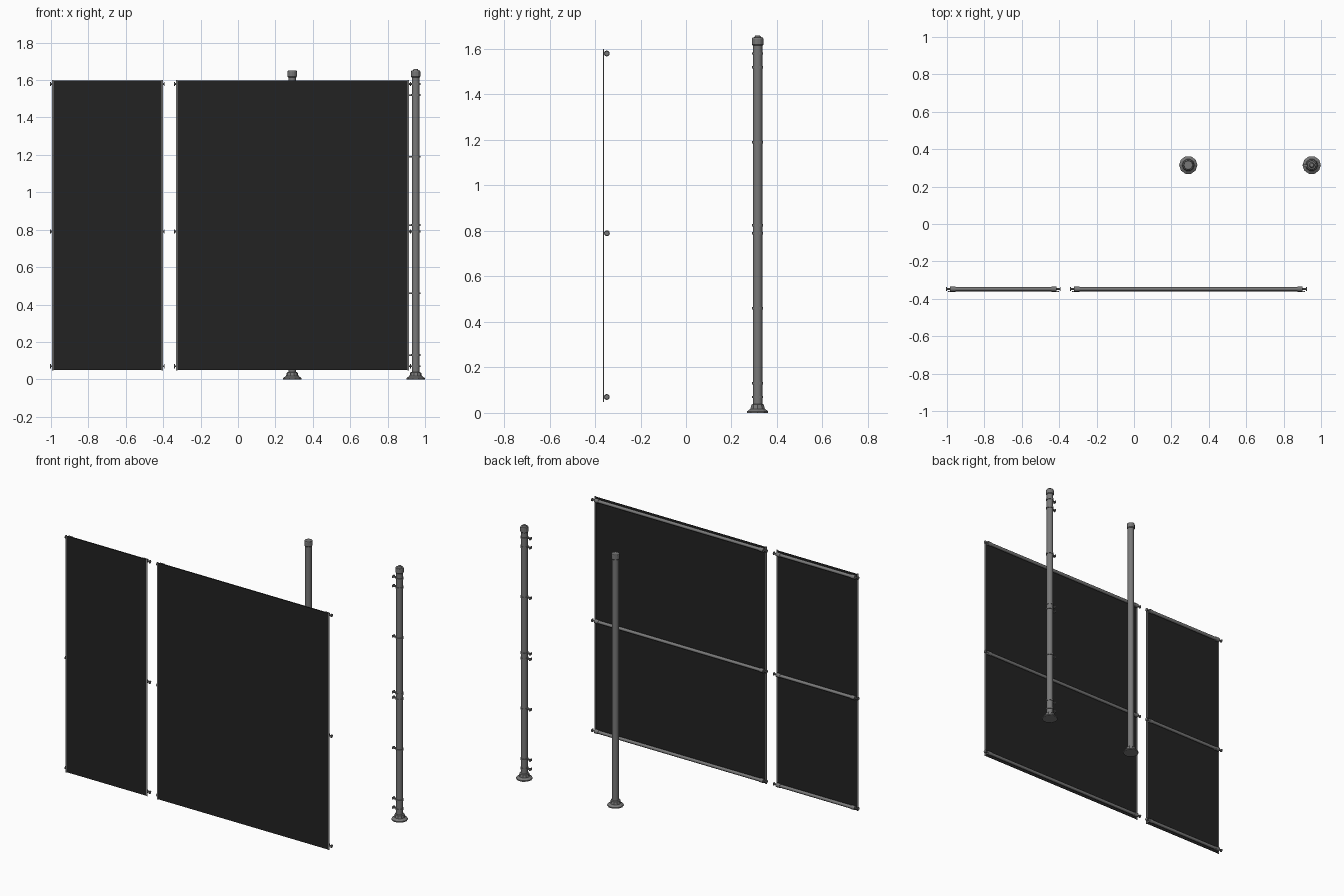
import bpy, bmesh, math
from mathutils import Matrix, Vector

if "Cube" in bpy.data.objects:
    bpy.data.objects.remove(bpy.data.objects["Cube"])


def material(name, v):
    m = bpy.data.materials.new(name)
    m.diffuse_color = (v, v, v, 1)
    m.use_nodes = True
    m.node_tree.nodes["Principled BSDF"].inputs["Base Color"].default_value = m.diffuse_color
    return m


FABRIC = material("black fabric", 0.016)
METAL = material("grey metal", 0.19)
TRIM = material("light grey trim", 0.27)


def finish(name, bm, mat, smooth=False):
    bmesh.ops.recalc_face_normals(bm, faces=bm.faces)
    me = bpy.data.meshes.new(name)
    bm.to_mesh(me)
    bm.free()
    me.materials.append(mat)
    ob = bpy.data.objects.new(name, me)
    bpy.context.collection.objects.link(ob)
    if smooth:
        bpy.ops.object.select_all(action='DESELECT')
        ob.select_set(True)
        bpy.context.view_layer.objects.active = ob
        bpy.ops.object.shade_smooth_by_angle(angle=math.radians(35))
    return ob


def add_box(bm, lo, hi):
    lo, hi = Vector(lo), Vector(hi)
    size = hi - lo
    bmesh.ops.create_cube(bm, size=1, matrix=Matrix.Translation((lo + hi) / 2)
                          @ Matrix.Diagonal((size.x, size.y, size.z, 1)))


def add_rod(bm, a, b, r, sides=12):
    a, b = Vector(a), Vector(b)
    rot = (b - a).to_track_quat('Z', 'Y').to_matrix().to_4x4()
    bmesh.ops.create_cone(bm, cap_ends=True, segments=sides, radius1=r, radius2=r,
                          depth=(b - a).length,
                          matrix=Matrix.Translation((a + b) / 2) @ rot)


def add_lathe(bm, profile, x, y, sides):
    # stacked rings of (radius, height), capped at both ends
    rings = []
    for r, z in profile:
        rings.append([bm.verts.new((x + r * math.cos(2 * math.pi * i / sides),
                                    y + r * math.sin(2 * math.pi * i / sides), z))
                      for i in range(sides)])
    for a, b in zip(rings, rings[1:]):
        for i in range(sides):
            j = (i + 1) % sides
            bm.faces.new((a[i], a[j], b[j], b[i]))
    bm.faces.new(rings[0][::-1])
    bm.faces.new(rings[-1])


RAIL_Z = (0.07, 0.79, 1.58)
RAIL_Y = -0.348


def panel(name, x0, x1):
    # fabric sheet
    bm = bmesh.new()
    add_box(bm, (x0 + 0.008, -0.364, 0.05), (x1 - 0.008, -0.361, 1.597))
    finish(name + "_sheet", bm, FABRIC)
    # side trim strips
    bm = bmesh.new()
    for a in (x0, x1 - 0.008):
        add_box(bm, (a, -0.3645, 0.048), (a + 0.008, -0.3595, 1.6))
    finish(name + "_side_trim", bm, TRIM)
    # cross rails with end sleeves
    bm = bmesh.new()
    for z in RAIL_Z:
        add_rod(bm, (x0 + 0.012, RAIL_Y, z), (x1 - 0.012, RAIL_Y, z), 0.0105)
        for a, s in ((x0, 1), (x1, -1)):
            add_rod(bm, (a + s * 0.012, RAIL_Y, z), (a + s * 0.04, RAIL_Y, z), 0.013)
    finish(name + "_rails", bm, METAL, True)
    # end hooks
    bm = bmesh.new()
    for z in RAIL_Z:
        for a, s in ((x0, 1), (x1, -1)):
            add_rod(bm, (a + s * 0.013, RAIL_Y, z), (a - s * 0.01, RAIL_Y, z), 0.005, 8)
            add_rod(bm, (a - s * 0.006, RAIL_Y, z), (a - s * 0.010, RAIL_Y, z), 0.011, 8)
    finish(name + "_hooks", bm, METAL)


panel("small_panel", -0.995, -0.402)
panel("large_panel", -0.332, 0.914)


def post(name, x, y, domed):
    # shaft
    bm = bmesh.new()
    add_rod(bm, (x, y, 0.02), (x, y, 1.64), 0.0205, 16)
    finish(name + "_shaft", bm, METAL, True)
    # flared foot
    bm = bmesh.new()
    add_lathe(bm, [(0.049, 0), (0.049, 0.007), (0.033, 0.018), (0.029, 0.036),
                   (0.024, 0.038)], x, y, 10)
    finish(name + "_foot", bm, METAL)
    # cap
    bm = bmesh.new()
    prof = [(0.022, 1.615), (0.025, 1.619), (0.025, 1.645), (0.023, 1.65)]
    if domed:
        prof += [(0.015, 1.652), (0.010, 1.66)]
    add_lathe(bm, prof, x, y, 12)
    finish(name + "_cap", bm, METAL)


post("plain_post", 0.29, 0.315, False)
post("clip_post", 0.95, 0.315, True)

# collars with hooks on the outer post
bm = bmesh.new()
for z in (0.07, 0.13, 0.46, 0.79, 0.825, 1.19, 1.52, 1.58):
    add_rod(bm, (0.95, 0.315, z - 0.005), (0.95, 0.315, z + 0.005), 0.0245, 12)
    add_box(bm, (0.908, 0.306, z - 0.004), (0.93, 0.318, z + 0.004))
    add_box(bm, (0.904, 0.302, z - 0.007), (0.910, 0.322, z + 0.007))
finish("clip_post_collars", bm, METAL)
